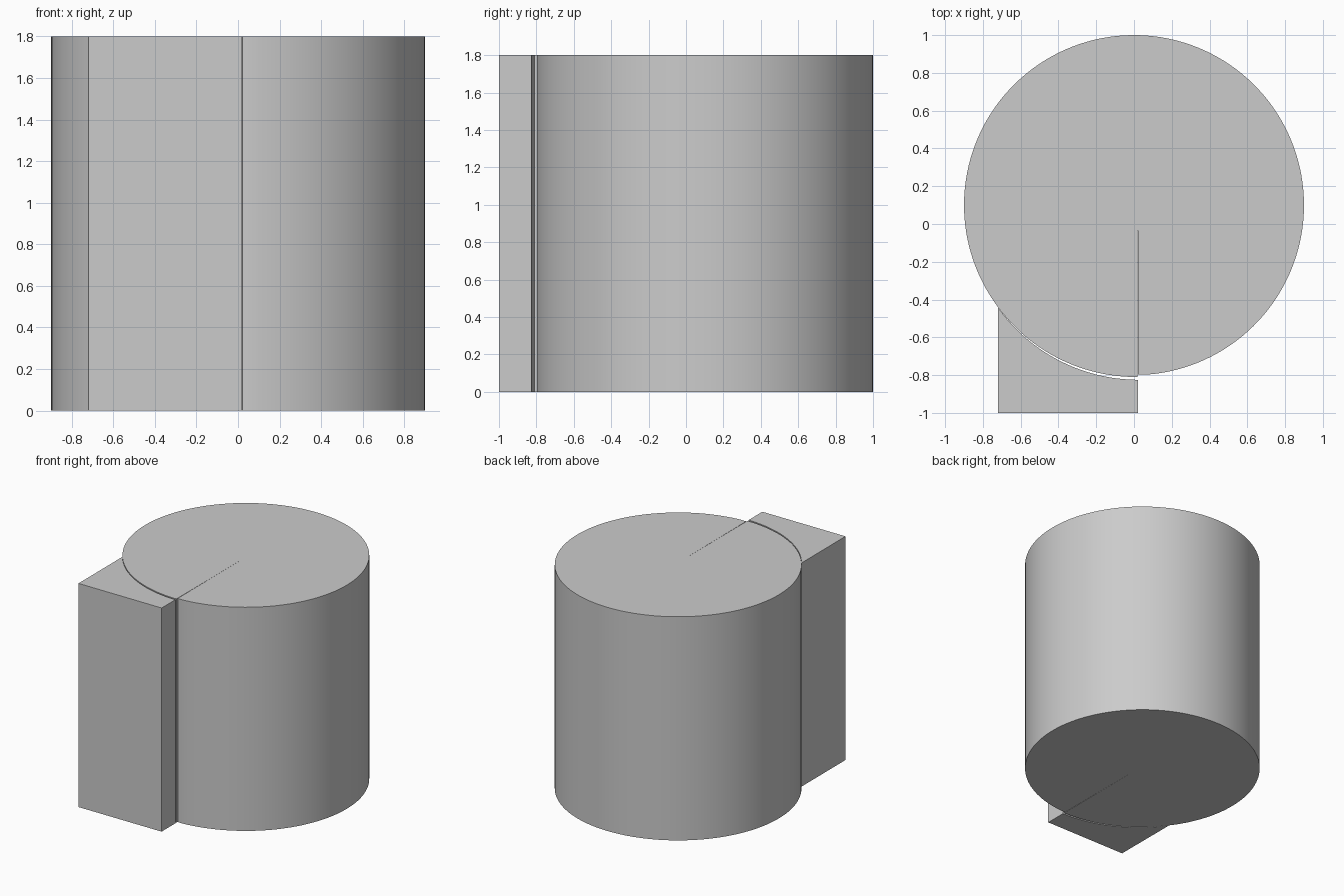
import bpy, bmesh, math

if "Cube" in bpy.data.objects:
    bpy.data.objects.remove(bpy.data.objects["Cube"])

CY, R, H = 0.1, 0.9, 1.8      # drum centre y, radius, height
SLIT = 0.02                   # x of the radial slit
A0 = math.atan2(-0.54, -0.72) + 2 * math.pi   # where the block meets the drum
A1 = 1.5 * math.pi + math.asin(SLIT / R)      # slit direction


def arc(a, b, r0, r1, n):
    """Points from angle a to b with the radius easing from r0 to r1."""
    pts = []
    for i in range(n + 1):
        t = i / n
        ang, r = a + (b - a) * t, r0 + (r1 - r0) * t
        pts.append((r * math.cos(ang), CY + r * math.sin(ang)))
    return pts


def extrude(name, pts):
    """Extrude a counter-clockwise outline from the ground to height H."""
    bm = bmesh.new()
    face = bm.faces.new([bm.verts.new((x, y, 0)) for x, y in pts])
    geo = bmesh.ops.extrude_face_region(bm, geom=[face])["geom"]
    top = [g for g in geo if isinstance(g, bmesh.types.BMVert)]
    bmesh.ops.translate(bm, verts=top, vec=(0, 0, H))
    bmesh.ops.recalc_face_normals(bm, faces=bm.faces)
    mesh = bpy.data.meshes.new(name)
    bm.to_mesh(mesh)
    bm.free()
    ob = bpy.data.objects.new(name, mesh)
    bpy.context.collection.objects.link(ob)
    bpy.context.view_layer.objects.active = ob
    ob.select_set(True)
    bpy.ops.object.shade_smooth_by_angle(angle=math.radians(30))
    ob.select_set(False)


# Drum: round, bulging slightly towards the slit on the block side
drum = arc(A1 - 2 * math.pi + 0.002, A0, R - 0.004, R, 120)
# keep the true radius except right beside the slit
drum = [drum[0]] + arc(A1 - 2 * math.pi + 0.05, A0, R, R, 120)
drum += arc(A0, A1, R, 0.91, 32)[1:-1]
drum += [(SLIT - 0.001, -0.81), (SLIT, CY)]
extrude("drum", drum)

# Block with a concave side hugging the drum, leaving a tapering gap
block = [(-0.72, -1), (SLIT, -1), (SLIT, -0.825)]
block += arc(A1, A0, 0.925, R + 0.001, 32)[1:]
extrude("corner_block", block)
